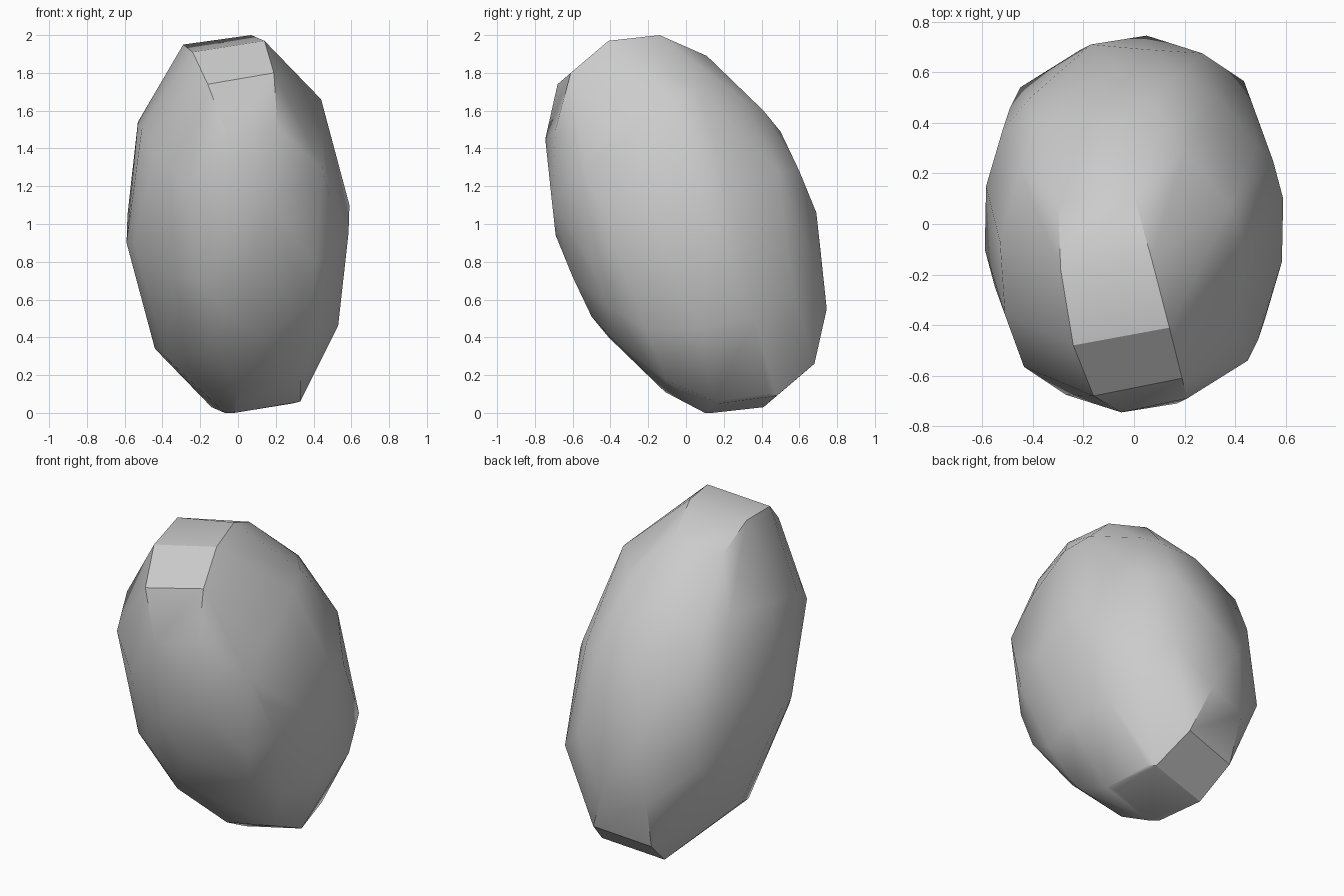
import bpy
import bmesh
from math import radians
from mathutils import Vector

default_cube = bpy.data.objects.get("Cube")
if default_cube:
    bpy.data.objects.remove(default_cube, do_unlink=True)


def make_material(name, color):
    material = bpy.data.materials.new(name)
    material.use_nodes = True
    material.diffuse_color = color
    shader = material.node_tree.nodes["Principled BSDF"]
    shader.inputs["Base Color"].default_value = color
    shader.inputs["Roughness"].default_value = 0.9
    return material


def build_stone(name, paired, single, center, material):
    """Convex stone: paired corners repeat point-symmetrically about the center."""
    mesh = bpy.data.meshes.new(name)
    bm = bmesh.new()
    opposite = [-Vector(corner) for corner in paired]
    for corner in paired + single + opposite:
        bm.verts.new(center + Vector(corner))
    bmesh.ops.convex_hull(bm, input=list(bm.verts))

    # Drop corners that ended up inside the hull
    loose = [v for v in bm.verts if not v.link_faces]
    bmesh.ops.delete(bm, geom=loose, context="VERTS")

    # Join nearly flat triangles into larger facets
    bmesh.ops.dissolve_limit(bm, angle_limit=radians(2),
                             verts=list(bm.verts), edges=list(bm.edges))
    bmesh.ops.recalc_face_normals(bm, faces=list(bm.faces))
    bm.to_mesh(mesh)
    bm.free()
    mesh.materials.append(material)

    stone = bpy.data.objects.new(name, mesh)
    bpy.context.collection.objects.link(stone)
    return stone


# Chipped facet at the upper front, and the crown strip behind it
crown = [
    (-.24, -.48, .91), (.14, -.41, .97), (.19, -.61, .8), (-.16, -.68, .74),
    (.07, -.14, 1), (-.29, -.18, .95), (-.3, .08, .83),
]

# Blunt foot, a little off the mirrored shape of the crown
foot = [
    (-.02, .1, -1), (-.09, .36, -.97), (.33, .15, -.94), (.27, .44, -.9),
    (.17, .64, -.73), (-.17, .59, -.77), (.33, -.1, -.83),
]

# Upper front bulge
brow = [
    (.21, -.69, .5), (-.05, -.745, .45), (-.27, -.675, .2),
    (-.435, -.565, .355), (.17, -.71, .12),
]

# Left flank, from the front crease round to the back
flank = [
    (.45, -.54, .29), (.49, -.46, .12), (.52, -.37, -.13),
    (.41, -.5, -.21), (.39, -.42, -.43), (.59, .1, .1),
    (.585, -.15, -.05), (.53, .07, -.54), (.51, .36, -.5),
    (.55, .25, .1), (.49, .31, .19), (.44, -.08, .66), (.42, -.39, .51),
]

# Sloping upper back
back = [
    (0, .11, .89), (.38, .07, .71), (.2, .29, .67), (.13, .41, .6),
    (-.12, .4, .6), (.05, .5, .49), (.34, .49, .28), (-.45, .21, .56),
    (.19, .6, .28), (-.05, .6, .28), (.05, .69, .06),
]

grey = make_material("stone grey", (.6, .6, .6, 1))
stone = build_stone("stone", crown + brow + flank + back, foot,
                    Vector((0, 0, 1)), grey)

# The mirrored crown is replaced by the foot where it pokes through
bpy.ops.object.select_all(action="DESELECT")
stone.select_set(True)
bpy.context.view_layer.objects.active = stone
bpy.ops.object.shade_smooth_by_angle(angle=radians(30))
